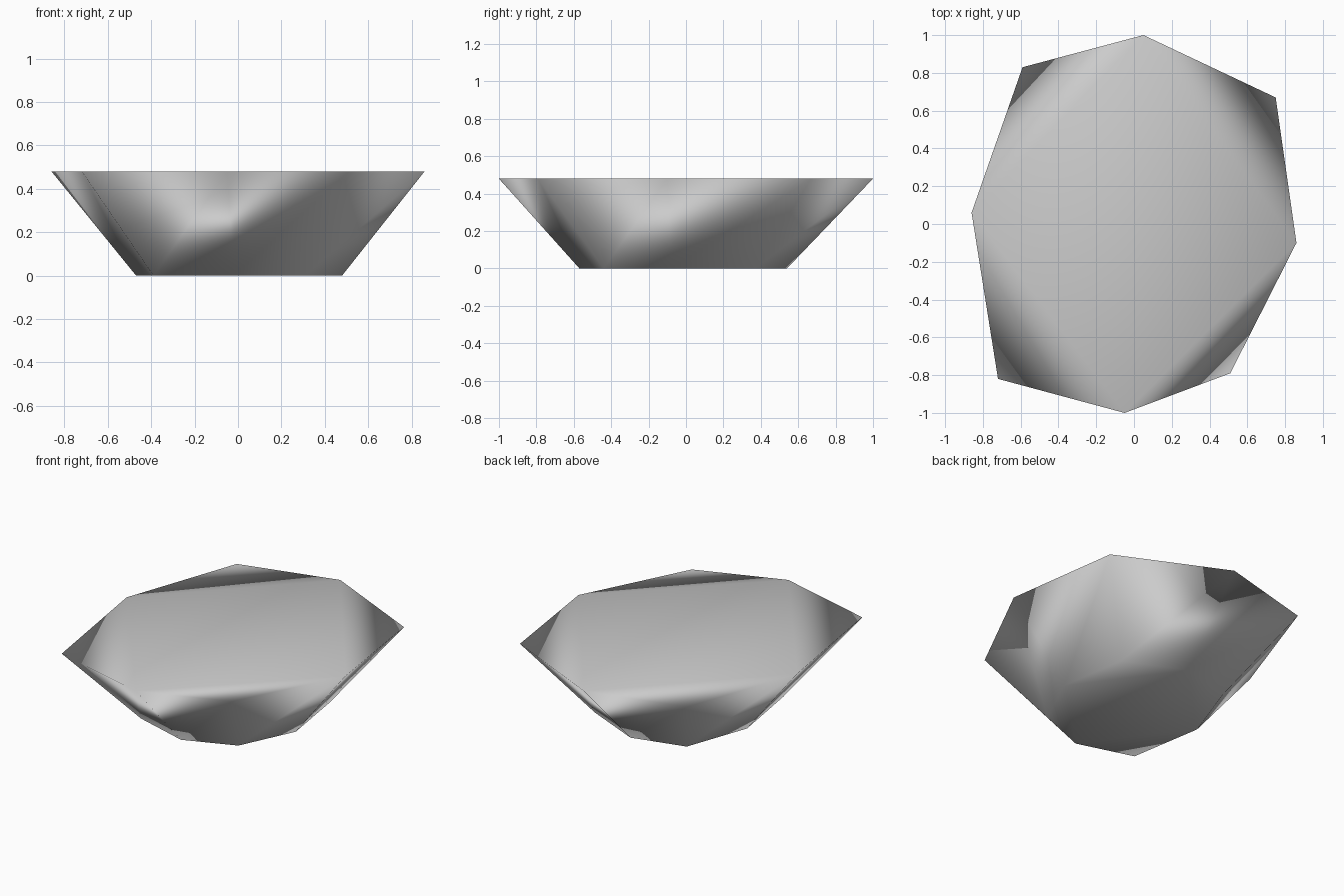
import bpy
import bmesh

default = bpy.data.objects.get("Cube")
if default:
    bpy.data.objects.remove(default, do_unlink=True)

HEIGHT = 0.48
# Irregular eight-sided outlines, counter-clockwise from the back point
RIM = [(0.05, 1), (-0.59, 0.83), (-0.86, 0.06), (-0.72, -0.82),
       (-0.05, -1), (0.51, -0.79), (0.86, -0.1), (0.75, 0.67)]
BASE = [(0.03, 0.54), (-0.32, 0.45), (-0.47, 0.03), (-0.39, -0.46),
        (-0.02, -0.57), (0.31, -0.44), (0.48, -0.08), (0.41, 0.37)]

stone = bpy.data.materials.new("stone_grey")
stone.use_nodes = True
grey = (0.6, 0.6, 0.6, 1)
stone.diffuse_color = grey
stone.node_tree.nodes["Principled BSDF"].inputs["Base Color"].default_value = grey


def cap(bm, ring):
    """Close a ring with four corner triangles and a split centre."""
    n = len(ring)
    for i in range(1, n, 2):
        bm.faces.new((ring[i - 1], ring[i], ring[(i + 1) % n]))
    a, b, c, d = ring[::2]
    bm.faces.new((a, b, c))
    bm.faces.new((a, c, d))


# Flared block: sloping sides between the base and the wider flat top
bm = bmesh.new()
top = [bm.verts.new((x, y, HEIGHT)) for x, y in RIM]
bottom = [bm.verts.new((x, y, 0)) for x, y in BASE]
for i in range(len(top)):
    j = (i + 1) % len(top)
    bm.faces.new((bottom[i], bottom[j], top[j]))
    bm.faces.new((bottom[i], top[j], top[i]))
cap(bm, top)
cap(bm, bottom)
bmesh.ops.recalc_face_normals(bm, faces=bm.faces)
for face in bm.faces:
    face.smooth = True

mesh = bpy.data.meshes.new("flared_rock")
bm.to_mesh(mesh)
bm.free()
mesh.materials.append(stone)
rock = bpy.data.objects.new("flared_rock", mesh)
bpy.context.collection.objects.link(rock)

# Soft shading weighted by face area
soft = rock.modifiers.new("soft_shading", "WEIGHTED_NORMAL")
soft.mode = "FACE_AREA"
soft.weight = 50
